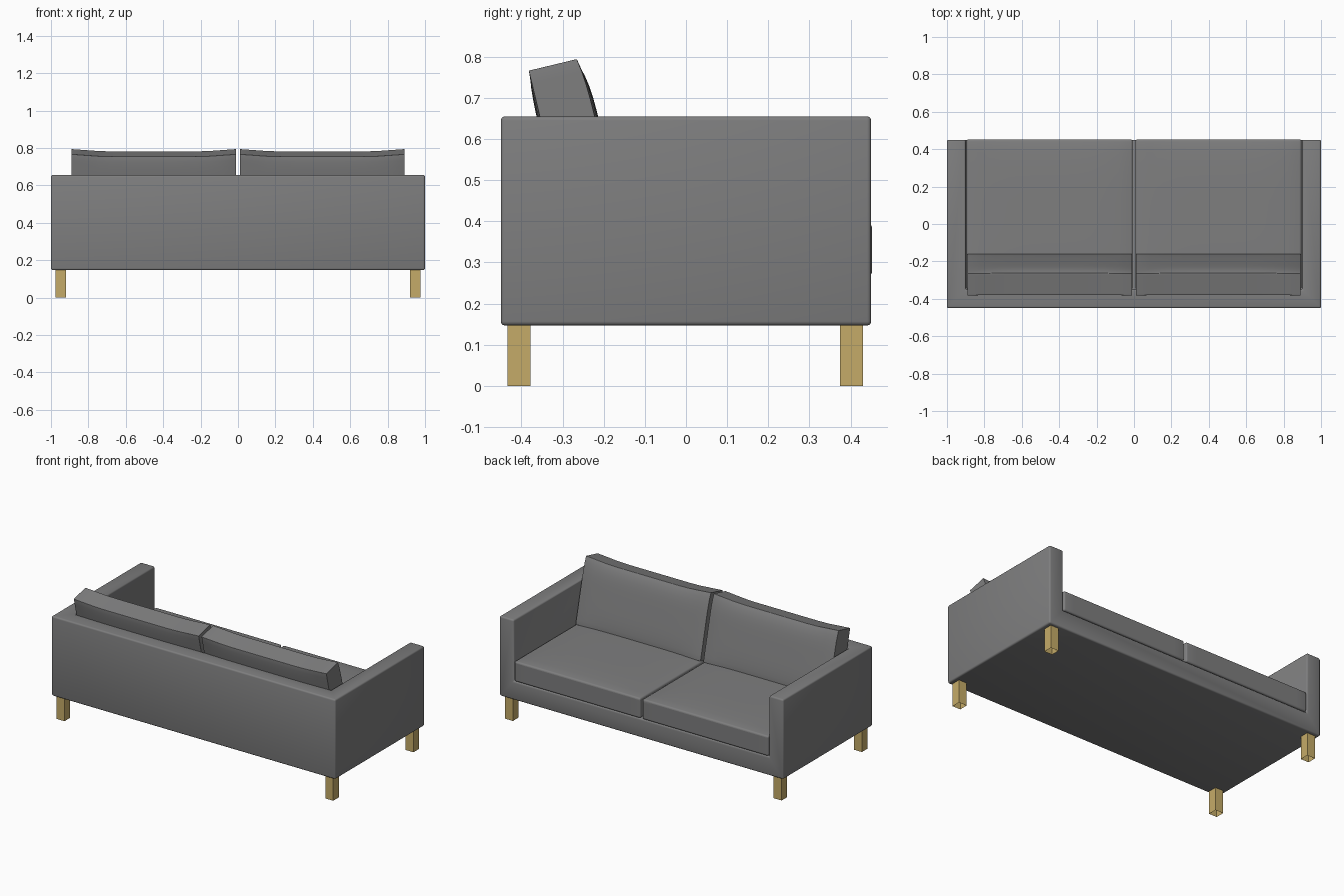
import bpy, bmesh, math
from mathutils import Matrix, Vector

cube = bpy.data.objects.get("Cube")
if cube:
    bpy.data.objects.remove(cube, do_unlink=True)


def material(name, rgb):
    mat = bpy.data.materials.new(name)
    mat.use_nodes = True
    mat.diffuse_color = (*rgb, 1)
    mat.node_tree.nodes["Principled BSDF"].inputs["Base Color"].default_value = (*rgb, 1)
    return mat


fabric = material("grey fabric", (0.21, 0.21, 0.212))
wood = material("light wood", (0.56, 0.41, 0.14))


def add_object(name, bm, mat):
    mesh = bpy.data.meshes.new(name)
    bm.to_mesh(mesh)
    bm.free()
    mesh.materials.append(mat)
    obj = bpy.data.objects.new(name, mesh)
    bpy.context.collection.objects.link(obj)
    return obj


def box(low, high):
    """Box between two opposite corners."""
    low, high = Vector(low), Vector(high)
    bm = bmesh.new()
    bmesh.ops.create_cube(bm, size=1, matrix=Matrix.Translation((low + high) / 2)
                          @ Matrix.Diagonal((*(high - low), 1)))
    return bm


def activate(obj):
    bpy.ops.object.select_all(action='DESELECT')
    obj.select_set(True)
    bpy.context.view_layer.objects.active = obj


def soften(obj, width, segments):
    """Rounded edges and smooth shading."""
    bevel = obj.modifiers.new("rounded edges", 'BEVEL')
    bevel.width, bevel.segments = width, segments
    bevel.limit_method, bevel.angle_limit = 'ANGLE', math.radians(50)
    activate(obj)
    bpy.ops.object.modifier_apply(modifier=bevel.name)
    bpy.ops.object.shade_smooth_by_angle(angle=math.radians(40))


def cushion(name, size, matrix, shape, radius):
    """Padded box; shape(u, v, w) gives the offset of a point in a -1..1 box."""
    bm = box((-1, -1, -1), (1, 1, 1))
    bmesh.ops.subdivide_edges(bm, edges=bm.edges[:], cuts=11, use_grid_fill=True)
    half = Vector(size) / 2
    for v in bm.verts:
        v.co = half * v.co + Vector(shape(*v.co))
    bm.transform(matrix)
    obj = add_object(name, bm, fabric)
    soften(obj, radius, 4)


# Frame: a block with the seating space cut out
frame = add_object("frame", box((-1, -0.45, 0.147), (1, 0.45, 0.655)), fabric)
cutter = add_object("seat_cutter", box((-0.9, -0.35, 0.265), (0.9, 1, 1)), fabric)
cutter.hide_render = True
cut = frame.modifiers.new("seat space", 'BOOLEAN')
cut.operation, cut.object, cut.solver = 'DIFFERENCE', cutter, 'EXACT'
activate(frame)
bpy.ops.object.modifier_apply(modifier=cut.name)
bpy.data.objects.remove(cutter, do_unlink=True)
soften(frame, 0.01, 3)


def seat_shape(u, v, w):
    # Slightly crowned top, bottom stays flat
    crown = 0.01 * (1 - u ** 4) * (1 - v ** 4)
    return (0, 0, crown if w > 0.99 else 0)


def back_shape(u, v, w):
    # Raised top corners, soft front and back, front pinched near the top
    dip = -0.013 * (1 - max(0, (abs(u) - 0.6) / 0.4)) * max(0, w) ** 3
    puff = 0.008 * v * (1 - u ** 4) * (1 - w ** 4)
    pinch = -0.01 * max(0, w) ** 4 if v > 0.99 else 0
    return (0, puff + pinch, dip)


# Seat and back cushions, one pair per side
lean = Matrix.Rotation(math.radians(13.5), 4, 'X')
for side, sign in (("left", 1), ("right", -1)):
    cushion(side + "_seat_cushion", (0.888, 0.8, 0.128),
            Matrix.Translation((0.451 * sign, 0.052, 0.331)), seat_shape, 0.03)
    cushion(side + "_back_cushion", (0.88, 0.13, 0.41),
            Matrix.Translation((0.45 * sign, -0.271, 0.582)) @ lean, back_shape, 0.022)

# Legs: square tubes, open at the floor
for side, x in (("left", 0.947), ("right", -0.947)):
    for end, y in (("front", -0.406), ("back", 0.402)):
        bm = box((x - 0.028, y - 0.028, 0), (x + 0.028, y + 0.028, 0.15))
        bm.normal_update()
        bmesh.ops.delete(bm, geom=[f for f in bm.faces if f.normal.z < -0.5],
                         context='FACES_ONLY')
        add_object(f"{end}_{side}_leg", bm, wood)
